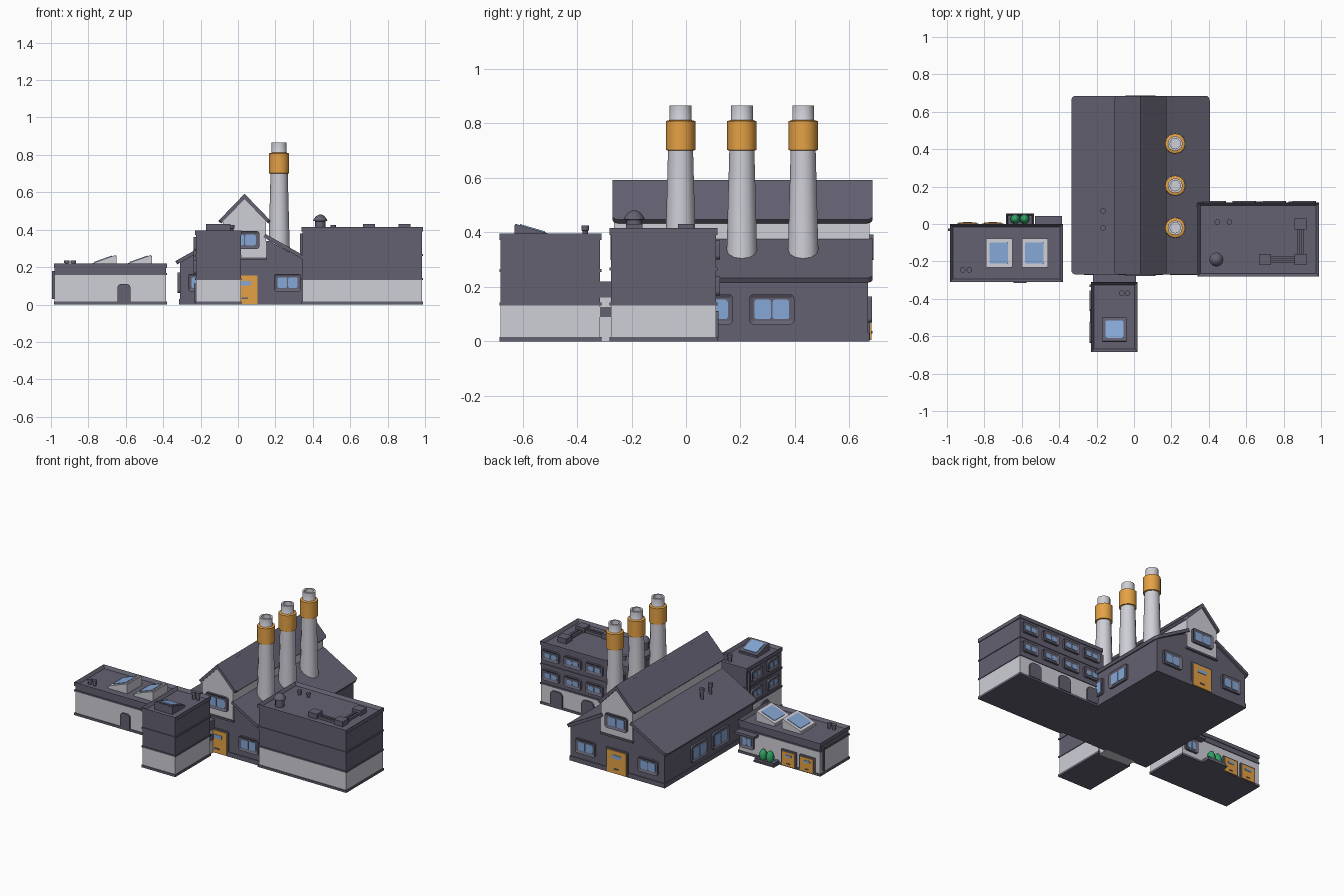
import bpy, bmesh, math
from mathutils import Matrix, Vector

if "Cube" in bpy.data.objects:
    bpy.data.objects.remove(bpy.data.objects["Cube"])


def material(name, rgb):
    m = bpy.data.materials.new(name)
    m.diffuse_color = (*rgb, 1)
    m.use_nodes = True
    m.node_tree.nodes["Principled BSDF"].inputs["Base Color"].default_value = m.diffuse_color
    return m


DARK = material("slate", (0.125, 0.12, 0.165))
WHITE = material("pale wall", (0.62, 0.62, 0.68))
ORANGE = material("orange", (0.78, 0.36, 0.06))
BLUE = material("glass blue", (0.24, 0.39, 0.67))
GREEN = material("leaf green", (0.03, 0.36, 0.13))
FRONT, RIGHT, BACK, LEFT = 0, math.pi / 2, math.pi, -math.pi / 2


def finish(name, bm, mat, matrix=None, smooth=False):
    bmesh.ops.recalc_face_normals(bm, faces=bm.faces)
    if matrix:
        bm.transform(matrix)
    me = bpy.data.meshes.new(name)
    bm.to_mesh(me)
    bm.free()
    me.materials.append(mat)
    ob = bpy.data.objects.new(name, me)
    bpy.context.collection.objects.link(ob)
    if smooth:
        bpy.ops.object.select_all(action='DESELECT')
        ob.select_set(True)
        bpy.context.view_layer.objects.active = ob
        bpy.ops.object.shade_smooth_by_angle(angle=math.radians(40))
    return ob


def box(name, x, y, z, mat, recess=None):
    """Box from ranges; recess = (rim, depth) sinks the top."""
    bm = bmesh.new()
    bmesh.ops.create_cube(bm, size=1)
    for v in bm.verts:
        v.co = [r[0] if c < 0 else r[1] for r, c in zip((x, y, z), v.co)]
    if recess:
        top = max(bm.faces, key=lambda f: f.calc_center_median().z)
        bmesh.ops.inset_region(bm, faces=[top], thickness=recess[0])
        bmesh.ops.translate(bm, verts=top.verts[:], vec=(0, 0, -recess[1]))
    return finish(name, bm, mat)


def prism(name, pts, y0, y1, mat, matrix=None, inset=None, smooth=False):
    """Outline in x/z extruded along y; inset = (border, depth) on the y1 face."""
    bm = bmesh.new()
    face = bm.faces.new([bm.verts.new((p[0], y0, p[1])) for p in pts])
    ext = bmesh.ops.extrude_face_region(bm, geom=[face])['geom']
    bmesh.ops.translate(bm, vec=(0, y1 - y0, 0),
                        verts=[g for g in ext if isinstance(g, bmesh.types.BMVert)])
    if inset:
        bmesh.ops.recalc_face_normals(bm, faces=bm.faces)
        cap = [g for g in ext if isinstance(g, bmesh.types.BMFace)][0]
        bmesh.ops.inset_region(bm, faces=[cap], thickness=inset[0])
        bmesh.ops.translate(bm, vec=(0, inset[1], 0), verts=cap.verts[:])
    return finish(name, bm, mat, matrix, smooth)


def rounded(w, h, r, bottom=True, n=3, cx=0, cz=0):
    pts = []
    for k, (sx, sz) in enumerate([(1, 1), (-1, 1), (-1, -1), (1, -1)]):
        if sz < 0 and not bottom:
            pts.append((cx + sx * w / 2, cz - h / 2))
            continue
        for i in range(n + 1):
            a = math.pi / 2 * (k + i / n)
            pts.append((cx + sx * (w / 2 - r) + r * math.cos(a),
                        cz + sz * (h / 2 - r) + r * math.sin(a)))
    return pts


def wall(pos, side):
    return Matrix.Translation(pos) @ Matrix.Rotation(side, 4, 'Z')


def window(name, pos, side, w=0.15, h=0.1):
    m = wall(pos, side)
    prism(name + "_frame", rounded(w, h, 0.014), 0.004, -0.014, DARK, m, (0.013, 0.007))
    pw = (w - 0.044) / 2
    for s in (-1, 1):
        prism(name + "_pane", rounded(pw, h - 0.038, 0.01, cx=s * (pw / 2 + 0.003)),
              -0.005, -0.011, BLUE, m)


def door(name, pos, side, w, h, mat):
    m = wall(pos, side)
    if mat is DARK:
        prism(name, rounded(w, h, w * 0.3, False, cz=h / 2), 0.004, -0.01, DARK, m)
        return
    prism(name + "_frame", rounded(w + 0.02, h + 0.01, 0.006, False, cz=h / 2 + 0.005),
          0.004, -0.008, DARK, m)
    prism(name, rounded(w, h, 0.004, False, cz=h / 2), 0, -0.012, ORANGE, m)
    prism(name + "_glass", rounded(w * 0.5, h * 0.16, 0.004, cz=h * 0.74), -0.01, -0.015, BLUE, m)
    prism(name + "_handle", rounded(w * 0.25, h * 0.06, 0.002, cz=h * 0.2), -0.01, -0.016, DARK, m)


def lathe(name, profile, x, y, mat, n=12):
    bm = bmesh.new()
    vs = [bm.verts.new((r, 0, z)) for r, z in profile]
    es = [bm.edges.new(p) for p in zip(vs, vs[1:])]
    bmesh.ops.spin(bm, geom=vs + es, cent=(0, 0, 0), axis=(0, 0, 1),
                   angle=2 * math.pi, steps=n, use_merge=True)
    bmesh.ops.remove_doubles(bm, verts=bm.verts, dist=1e-5)
    return finish(name, bm, mat, Matrix.Translation((x, y, 0)), True)


def roof_pipes(spots, z, h=0.03):
    for x, y in spots:
        lathe("roof_pipe", [(0, z), (0.01, z), (0.01, z + h * 0.6), (0.015, z + h * 0.65),
                            (0.015, z + h), (0, z + h)], x, y, DARK, 10)


def block(name, x, y, split, top, bands):
    """Flat-roofed block: pale ground floor, slate above, trims, sunken roof."""
    box(name + "_ground_floor", x, y, (0.005, split), WHITE)
    box(name + "_upper_floor", x, y, (split, top), DARK, (0.016, 0.016))
    e = 0.005
    wide = lambda r: (r[0] - e, r[1] + e)
    box(name + "_plinth", wide(x), wide(y), (0, 0.015), DARK)
    for z in bands:
        box(name + "_trim", wide(x), wide(y), (z - 0.005, z + 0.005), DARK)
    box(name + "_parapet", wide(x), wide(y), (top - 0.022, top + 0.002), DARK, (0.02, 0.018))


def skylight(name, x, y, z, w, d, rise, turn, mat):
    """Wedge rising towards local +x with a glazed slope."""
    m = Matrix.Translation((x, y, z)) @ Matrix.Rotation(turn, 4, 'Z')
    prism(name, [(-w / 2, 0), (w / 2, 0), (w / 2, rise), (-w / 2, 0.012)], -d / 2, d / 2, mat, m)
    tilt = Matrix.Translation((0, 0, (rise + 0.012) / 2)) @ Matrix.Rotation(
        -math.atan2(rise - 0.012, w), 4, 'Y') @ Matrix.Rotation(-math.pi / 2, 4, 'X')
    prism(name + "_rim", rounded(w, d, 0.005), -0.002, 0.004, mat, m @ tilt @ Matrix.Rotation(math.pi, 4, 'X'))
    prism(name + "_glass", rounded(w * 0.74, d * 0.74, 0.008), 0.002, -0.008, BLUE, m @ tilt)


# Main hall: wide slate body with a raised pale centre
CX, Y0, Y1 = 0.035, -0.258, 0.668
prism("hall_body", [(CX + a, b) for a, b in [(-.345, 0), (.345, 0), (.345, .225), (.13, .34), (-.13, .34), (-.345, .225)]],
      Y0, Y1, DARK)
prism("hall_plinth", [(CX - .35, 0), (CX + .35, 0), (CX + .35, .03), (CX - .35, .03)], Y0 - .005, Y1 + .005, DARK)
prism("raised_centre", [(CX + a, b) for a, b in [(-.115, .25), (.115, .25), (.115, .455), (0, .57), (-.115, .455)]],
      Y0 - .006, Y1 + .006, WHITE)


def roof_slab(name, top, eave, r):
    """Sloping plate with its two eave corners rounded."""
    a, b = Vector(top), Vector(eave)
    run = (b - a).length
    d = (b - a) / run
    n = Vector((-d.y, d.x)) if d.x > 0 else Vector((d.y, -d.x))
    length, mid = 0.955, 0.2075
    m = Matrix(((d.x, n.x, 0, a.x), (0, 0, 1, mid), (d.y, n.y, 0, a.y), (0, 0, 0, 1)))
    swap = Matrix.Rotation(math.pi / 2, 4, 'Z')
    pts = rounded(length, run, r, False, 4, cz=run / 2)
    # outline x runs along the ridge, z runs down the slope
    local = Matrix(((0, 0, 1, 0), (0, 1, 0, 0), (1, 0, 0, 0), (0, 0, 0, 1)))
    prism(name, pts, -0.02, 0, DARK, m @ local)


for s in (-1, 1):
    roof_slab("upper_roof", (CX, .592), (CX + s * .14, .447), .02)
    roof_slab("lower_roof", (CX + s * .11, .378), (CX + s * .37, .232), .025)
    for y in (0.09, 0.315):
        window("hall_side_window", (CX + s * .345, y, .117), RIGHT if s > 0 else LEFT, .165, .11)
for y, side in ((Y0, FRONT), (Y1, BACK)):
    door("hall_door", (CX, y, 0.004), side, .14, .15, ORANGE)
    window("gable_window", (CX, y + (-.006 if side == FRONT else .006), .345), side, .16, .095)
    for s in (-1, 1):
        window("hall_end_window", (CX + s * .23, y, .117), side, .145, .095)
    box("gable_ledge", (CX - .12, CX + .12), (y - .014, y + .014), (.24, .252), DARK)
roof_pipes([(-.165, .07), (-.165, -.02)], .32, .075)

# Chimneys
for y in (-.02, .205, .43):
    lathe("chimney", [(.058, .27), (.055, .36), (.046, .7), (.046, .8), (.040, .81), (.040, .865),
                      (.028, .865), (.028, .8), (0, .8)], .22, y, WHITE)
    lathe("chimney_band", [(.045, .70), (.054, .702), (.054, .808), (.04, .812)], .22, y, ORANGE)

# Right block
block("office", (.345, .985), (-.275, .11), .135, .413, (.137, .265))
for x in (.43, .59, .75, .91):
    for z in (.203, .335):
        window("office_window", (x, .11, z), BACK, .125, .07)
for x in (.42, .64, .87):
    door("office_door", (x, .11, .012), BACK, .09, .1, DARK)
for x, y in ((.70, -.19), (.89, -.19), (.89, 0)):
    box("duct_box", (x - .032, x + .032), (y - .03, y + .03), (.395, .43), DARK)
for o in (-.012, .012):
    box("duct_pipe", (.70, .89), (-.197 + o, -.183 + o), (.397, .413), DARK)
    box("duct_pipe", (.883 + o, .897 + o), (-.19, 0), (.397, .413), DARK)
lathe("dome_vent", [(0, .39), (.028, .39), (.028, .445), (.038, .447), (.036, .455), (.022, .473),
                    (.008, .48), (0, .48)], .44, -.19, DARK)
roof_pipes([(.445, .01), (.51, .01)], .395, .03)

# Front tower and link to the hall
block("tower", (-.225, .015), (-.68, -.315), .135, .393, (.137, .26))
box("link_ground", (-.215, .005), (-.32, -.25), (0, .09), WHITE)
box("link_band", (-.22, .01), (-.32, -.25), (.09, .125), DARK)
box("link_middle", (-.215, .005), (-.32, -.25), (.125, .16), WHITE)
box("link_roof", (-.22, .01), (-.32, -.25), (.16, .22), DARK)
skylight("tower_skylight", -.105, -.565, .378, .13, .13, .05, -math.pi / 2, DARK)
roof_pipes([(-.065, -.37), (-.035, -.37)], .375, .05)
for y in (-.41, -.58):
    for z in (.2, .325):
        window("tower_window", (-.225, y, z), LEFT, .11, .07)
door("tower_door", (-.225, -.5, .012), LEFT, .08, .1, DARK)

# Left block
block("workshop", (-.98, -.385), (-.305, -.005), .16, .216, (.163,))
door("workshop_front_door", (-.61, -.305, .012), FRONT, .07, .098, DARK)
for x in (-.72, -.53):
    skylight("workshop_skylight", x, -.155, .2, .14, .155, .062, 0, WHITE)
roof_pipes([(-.915, -.245), (-.88, -.245)], .2, .035)
for x in (-.755, -.89):
    door("workshop_back_door", (x, -.005, .006), BACK, .095, .095, ORANGE)
window("porch_window", (-.45, -.005, .09), BACK, .1, .09)
box("porch_roof", (-.53, -.385), (-.01, .042), (.14, .156), DARK)
box("planter", (-.68, -.54), (-.005, .052), (0, .025), DARK, (.008, .006))
box("planter_edge", (-.685, -.535), (-.005, .057), (0, .01), DARK)
for x in (-.635, -.585):
    lathe("bush", [(0, .015), (.02, .022), (.026, .045), (.02, .07), (.01, .084), (0, .088)], x, .026, GREEN, 10)

# Downpipes on the block corners
for x, y, z0, z1 in ((-.988, -.03, .03, .18), (.337, .1, .2, .38), (-.233, -.33, .19, .36)):
    box("downpipe", (x - .006, x + .008), (y - .007, y + .007), (z0, z1), DARK)
